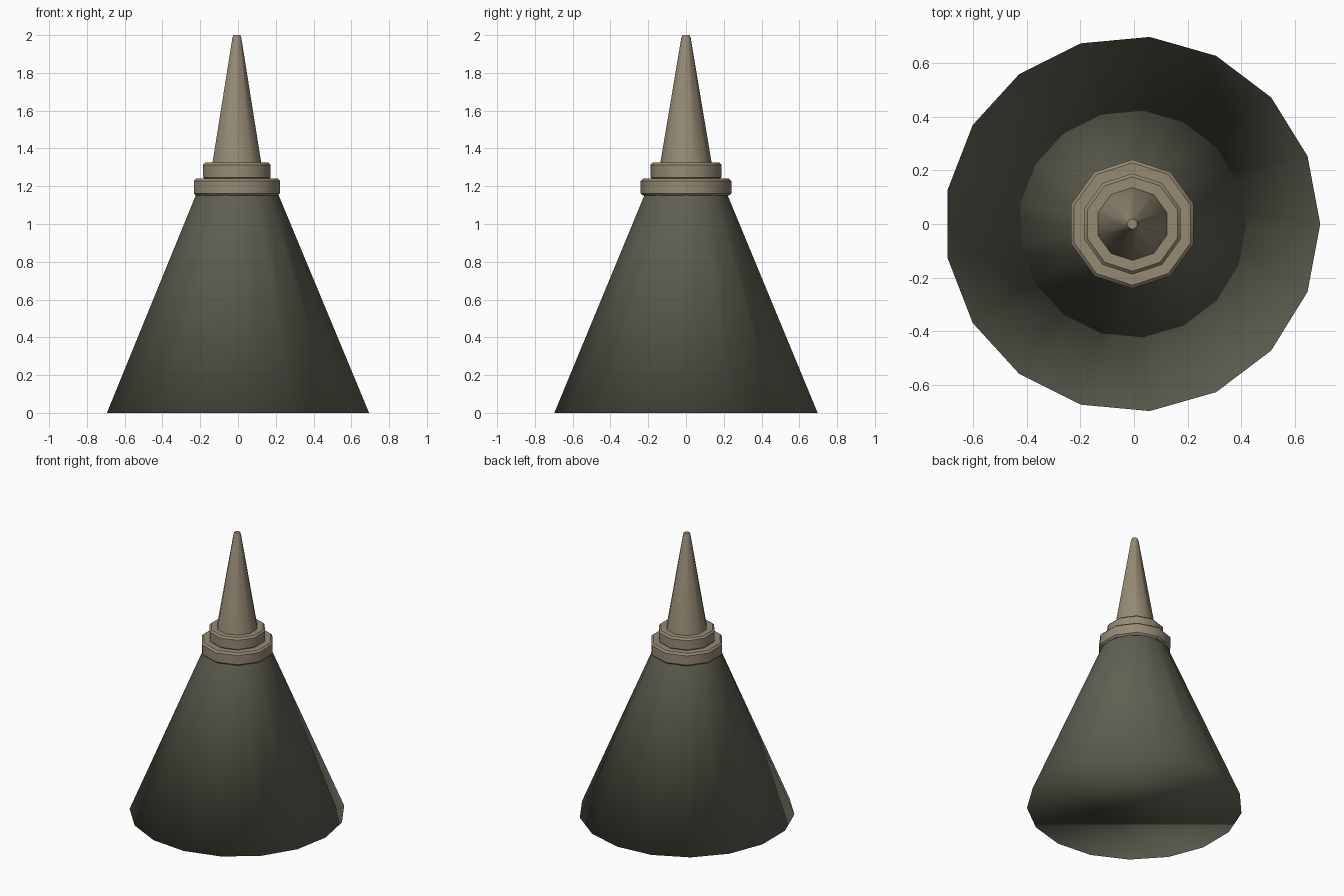
import bpy, bmesh, math

cube = bpy.data.objects.get("Cube")
if cube:
    bpy.data.objects.remove(cube)

AXIS_X = -0.006


def make_material(name, rgb):
    mat = bpy.data.materials.new(name)
    mat.use_nodes = True
    mat.diffuse_color = (*rgb, 1)
    mat.node_tree.nodes["Principled BSDF"].inputs["Base Color"].default_value = (*rgb, 1)
    return mat


def lathe(name, profile, sides, start, mat, cap_top=True, sharp_angle=None):
    """Polygonal turned part from (radius, height) pairs, bottom to top."""
    bm = bmesh.new()
    rings = []
    for r, z in profile:
        angles = [start + math.tau * i / sides for i in range(sides)]
        rings.append([bm.verts.new((r * math.cos(a), r * math.sin(a), z)) for a in angles])
    for low, high in zip(rings, rings[1:]):
        for i in range(sides):
            j = (i + 1) % sides
            bm.faces.new((low[i], low[j], high[j], high[i]))
    bm.faces.new(rings[0][::-1])
    if cap_top:
        bm.faces.new(rings[-1])
    mesh = bpy.data.meshes.new(name)
    bm.to_mesh(mesh)
    bm.free()
    mesh.materials.append(mat)
    obj = bpy.data.objects.new(name, mesh)
    obj.location.x = AXIS_X
    bpy.context.collection.objects.link(obj)
    bpy.ops.object.select_all(action="DESELECT")
    obj.select_set(True)
    bpy.context.view_layer.objects.active = obj
    if sharp_angle is None:
        bpy.ops.object.shade_smooth()
    else:
        bpy.ops.object.shade_smooth_by_angle(angle=math.radians(sharp_angle))
    return obj


def collar(name, r, z0, z1, mat, b=0.012):
    """Ten-sided ring with chamfered rims."""
    profile = [(r - b, z0), (r, z0 + b), (r, z1 - b), (r - b, z1)]
    return lathe(name, profile, 10, math.pi / 2, mat, sharp_angle=40)


dark = make_material("dark olive grey", (0.115, 0.115, 0.083))
tan = make_material("dull tan", (0.30, 0.255, 0.175))

# Wide cone body, smooth over its bottom rim
lathe("body_cone", [(0.70, 0), (0.218, 1.16)], 17, 0, dark, cap_top=False)

# Stepped collars
collar("lower_collar", 0.24, 1.15, 1.24, tan)
collar("upper_collar", 0.188, 1.235, 1.325, tan)

# Tapered spire with a softened tip
lathe("spire", [(0.138, 1.31), (0.025, 1.985), (0.019, 2.0)], 10, math.pi / 2, tan, sharp_angle=40)
